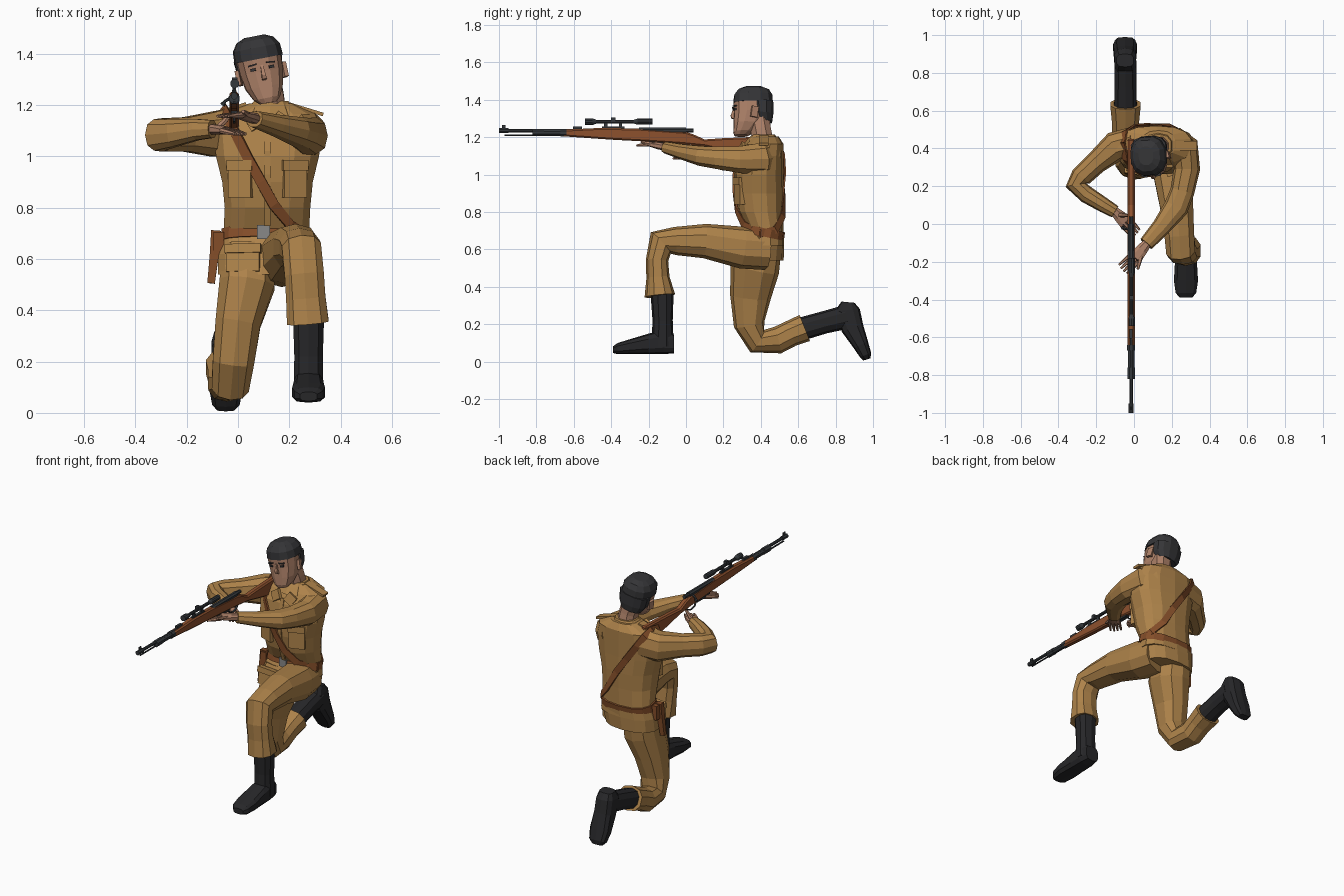
import bpy, bmesh
from math import cos, sin, pi, radians
from mathutils import Vector, Matrix

X, Y, Z = Vector((1, 0, 0)), Vector((0, 1, 0)), Vector((0, 0, 1))


def material(name, r, g, b):
    m = bpy.data.materials.new(name)
    m.diffuse_color = (r, g, b, 1)
    return m


CLOTH = material("khaki_cloth", .42, .225, .068)
LEATHER = material("leather", .23, .075, .022)
SKIN = material("skin", .42, .22, .14)
BOOT = material("boot_black", .02, .02, .022)
HAIR = material("hair_dark", .035, .035, .038)
METAL = material("gun_metal", .035, .04, .045)
WOOD = material("stock_wood", .27, .082, .027)
STEEL = material("buckle_steel", .25, .25, .25)


def finish(name, bm, mat, mtx=None):
    bmesh.ops.recalc_face_normals(bm, faces=bm.faces)
    if mtx:
        bm.transform(mtx)
    me = bpy.data.meshes.new(name)
    bm.to_mesh(me)
    bm.free()
    me.materials.append(mat)
    ob = bpy.data.objects.new(name, me)
    bpy.context.collection.objects.link(ob)
    return ob


def tube(name, pts, mat, hint=X, n=10, p=.85, mtx=None, fixed=None):
    """Loft along points (x, y, z, a, b); a is the half size along hint, b across it."""
    bm, rings = bmesh.new(), []
    c = [Vector(q[:3]) for q in pts]
    for i, q in enumerate(pts):
        d0 = (c[i] - c[i - 1]).normalized() if i else Vector()
        d1 = (c[i + 1] - c[i]).normalized() if i < len(c) - 1 else Vector()
        t = fixed or (d0 + d1).normalized()
        u = hint(c[i]) if callable(hint) else hint
        u = (u - t * u.dot(t)).normalized()
        v = t.cross(u)
        ring = []
        for k in range(n):
            w = 2 * pi * (k + .5) / n
            cs, sn = cos(w), sin(w)
            cs, sn = [abs(s) ** p * (1 if s > 0 else -1) for s in (cs, sn)]
            ring.append(bm.verts.new(c[i] + u * q[3] * cs + v * q[4] * sn))
        rings.append(ring)
    for r, s in zip(rings, rings[1:]):
        for k in range(n):
            bm.faces.new((r[k], r[(k + 1) % n], s[(k + 1) % n], s[k]))
    bm.faces.new(rings[0])
    bm.faces.new(rings[-1])
    return finish(name, bm, mat, mtx)


def box(name, loc, size, mat, rot=(0, 0, 0), mtx=None):
    bm = bmesh.new()
    bmesh.ops.create_cube(bm, size=1)
    m = Matrix.Translation(loc)
    for ang, ax in zip(rot, "XYZ"):
        m = m @ Matrix.Rotation(radians(ang), 4, ax)
    return finish(name, bm, mat, (mtx or Matrix()) @ m @ Matrix.Diagonal((*size, 1)))


def rod(name, y0, y1, z, r, mat=METAL, x=-.015, n=8):
    return tube(name, [(x, y0, z, r, r), (x, y1, z, r, r)], mat, X, n, 1)


# Jacket torso, skirt, collar
tube("jacket_torso", [(.11, .42, .62, .18, .105), (.11, .425, .7, .17, .095), (.115, .4, .8, .17, .12),
     (.115, .392, .9, .18, .13), (.115, .39, 1.0, .205, .13), (.115, .4, 1.1, .215, .12),
     (.115, .42, 1.165, .19, .1), (.13, .425, 1.205, .09, .07)], CLOTH, X, 14, .8, fixed=Z)
tube("jacket_skirt", [(.11, .425, .69, .172, .1), (.1, .405, .62, .18, .12), (.09, .39, .54, .172, .132)],
     CLOTH, X, 14, .8, fixed=Z)
tube("collar", [(.125, .4, 1.155, .11, .1), (.125, .41, 1.19, .09, .08), (.13, .415, 1.215, .07, .06)],
     CLOTH, X, 10, fixed=Z)
tube("button_placket", [(.115, .302, .73, .016, .006), (.115, .272, .82, .016, .006), (.115, .26, .93, .016, .006),
     (.115, .262, 1.02, .016, .006), (.115, .29, 1.13, .016, .006)], CLOTH, X, 4, .8)
for s in (-1, 1):
    cx = .115 + s * .105
    box("chest_pocket", (cx, .287, .905), (.095, .03, .13), CLOTH, (0, 0, s * 20))
    box("pocket_flap", (cx, .282, .965), (.102, .036, .04), CLOTH, (0, 0, s * 20))
    box("shoulder_strap", (.115 + s * .15, .415, 1.183), (.14, .05, .014), CLOTH, (0, s * 17, 0))
    box("lapel", (.115 + s * .05, .297, 1.135), (.06, .02, .06), CLOTH, (-25, s * 30, s * 15))
box("skirt_pocket", (.02, .278, .595), (.13, .03, .09), CLOTH, (-8, 0, -8))
box("skirt_pocket_flap", (.02, .278, .64), (.14, .036, .035), CLOTH, (-8, 0, -8))

# Belt, scabbard, shoulder sling
tube("belt", [(.11, .418, .668, .179, .107), (.11, .427, .712, .177, .105)], LEATHER, X, 14, .8)
box("belt_buckle", (.1, .316, .705), (.05, .016, .055), STEEL)
tube("scabbard", [(-.085, .39, .71, .024, .02), (-.092, .385, .62, .022, .018), (-.105, .38, .505, .018, .014)],
     LEATHER, X, 4, .6)
box("belt_pouch", (-.075, .4, .66), (.04, .07, .09), LEATHER)
tube("shoulder_belt", [(*q, .006, .026) for q in (
     (-.06, .43, 1.187), (-.045, .34, 1.16), (-.01, .288, 1.09), (.04, .26, .99), (.09, .256, .9), (.14, .27, .81),
     (.205, .31, .73), (.285, .4, .685), (.265, .48, .705), (.2, .517, .78), (.13, .524, .9), (.06, .524, 1.0),
     (-.01, .515, 1.1), (-.05, .49, 1.165), (-.06, .43, 1.187))], LEATHER,
     lambda p: p - Vector((.11, .41, min(p.z, 1.05))), 4, .7)

# Neck and head, tilted toward the rifle
tube("neck", [(.135, .415, 1.16, .058, .06), (.125, .4, 1.24, .056, .058), (.105, .385, 1.32, .06, .062)],
     SKIN, X, 8)
H = Matrix.Translation((.09, .355, 1.33)) @ Matrix.Rotation(radians(-11), 4, "Y") @ Matrix.Rotation(radians(4), 4, "Z")
tube("head", [(0, -.06, -.125, .034, .036), (0, -.045, -.105, .054, .058), (0, -.02, -.06, .075, .082),
     (0, 0, 0, .086, .1), (0, 0, .05, .089, .102), (0, 0, .09, .08, .09)], SKIN, X, 12, .8, H, Z)
tube("hair_top", [(0, .004, .05, .097, .107), (0, .004, .095, .094, .104), (0, .006, .125, .074, .084),
     (0, .006, .14, .04, .05)], HAIR, X, 12, .85, H, Z)
tube("hair_back", [(0, .06, -.05, .066, .046), (0, .05, -.01, .09, .062), (0, .047, .055, .097, .066)],
     HAIR, X, 12, .85, H, Z)
tube("nose", [(0, -.098, .025, .007, .006), (0, -.108, -.015, .011, .012), (0, -.1, -.03, .014, .018),
     (0, -.09, -.036, .01, .008)], SKIN, X, 4, 1, H, Z)
box("mouth", (0, -.091, -.068), (.04, .014, .005), LEATHER, mtx=H)
for s in (-1, 1):
    box("eye", (s * .036, -.096, .012), (.02, .014, .011), HAIR, (0, 0, s * 12), H)
    box("eyebrow", (s * .036, -.097, .03), (.034, .014, .006), HAIR, (0, s * 6, s * 12), H)
    box("ear", (s * .09, .005, -.01), (.016, .036, .058), SKIN, (-8, 0, s * 15), H)

# Arms: right elbow out to the side, left arm under the fore-end
tube("right_sleeve", [(0, .435, 1.1, .095, .08), (-.1, .41, 1.085, .09, .08), (-.2, .325, 1.085, .07, .06),
     (-.28, .25, 1.083, .068, .057), (-.307, .205, 1.083, .064, .056), (-.25, .155, 1.09, .055, .046),
     (-.16, .1, 1.104, .043, .04), (-.1, .065, 1.106, .036, .034)], CLOTH, Z)
tube("left_sleeve", [(.2, .43, 1.1, .085, .09), (.265, .395, 1.085, .09, .085), (.28, .29, 1.08, .075, .07),
     (.255, .17, 1.09, .062, .064), (.222, .085, 1.1, .055, .066), (.145, -.015, 1.122, .042, .05),
     (.065, -.105, 1.145, .032, .04)], CLOTH, Z)


def hand(side, wrist, palm, tips, thumb, spread):
    w, q, e = Vector(wrist), Vector(palm), Vector(tips)
    tube(side + "_palm", [(*w, .021, .024), (*w.lerp(q, .5), .02, .034), (*q, .014, .04)], SKIN, Z, 8)
    sv = (e - q).cross(Z).normalized()
    for k in (-1.5, -.5, .5, 1.5):
        a = q + sv * k * .019
        b = e + sv * k * spread + (q - e) * .06 * abs(k)
        tube(side + "_finger", [(*a, .011, .01), (*a.lerp(b, .55), .01, .009), (*b, .006, .006)], SKIN, Z, 6)
    a = w.lerp(q, .4)
    tube(side + "_thumb", [(*a, .013, .014), (*a.lerp(Vector(thumb), .6), .011, .011), (*thumb, .007, .007)],
         SKIN, Z, 6)


hand("left", (.075, -.095, 1.145), (.005, -.18, 1.162), (-.065, -.245, 1.155), (.02, -.24, 1.175), .021)
hand("right", (-.11, .075, 1.106), (-.045, .01, 1.1), (.015, -.055, 1.085), (-.03, .045, 1.16), .018)

# Legs: left foot forward, right knee on the ground
tube("left_trouser", [(.17, .43, .6, .115, .11), (.2, .3, .61, .108, .112), (.225, .1, .645, .092, .092),
     (.24, -.06, .645, .082, .075), (.247, -.135, .635, .08, .078), (.258, -.155, .54, .08, .06),
     (.264, -.15, .45, .08, .062), (.272, -.14, .352, .085, .082)], CLOTH)
tube("right_trouser", [(.04, .41, .64, .105, .105), (.035, .368, .5, .112, .132), (0, .345, .35, .092, .11),
     (-.018, .338, .2, .084, .083), (-.03, .38, .11, .076, .07), (-.045, .49, .115, .074, .073),
     (-.045, .56, .15, .076, .07), (-.045, .635, .18, .084, .075)], CLOTH)
tube("left_boot_shaft", [(.275, -.128, .37, .063, .062), (.275, -.125, .22, .058, .054), (.275, -.125, .08, .06, .06)],
     BOOT)
tube("left_boot_foot", [(.275, -.063, .095, .046, .05), (.275, -.12, .105, .058, .065), (.275, -.2, .095, .06, .055),
     (.275, -.3, .08, .066, .04), (.275, -.365, .07, .056, .03), (.275, -.39, .064, .034, .018)],
     BOOT, X, 10, .65, fixed=-Y)
tube("right_boot_shaft", [(-.045, .6, .17, .063, .062), (-.045, .74, .21, .06, .06), (-.045, .86, .24, .06, .064)], BOOT)
tube("right_boot_foot", [(-.047, .866, .318, .046, .035), (-.047, .862, .275, .058, .068), (-.047, .89, .18, .06, .06),
     (-.047, .935, .09, .065, .042), (-.047, .96, .035, .055, .032), (-.047, .967, .012, .034, .02)],
     BOOT, X, 10, .65)

# Rifle stock: side profile given thickness, edges bevelled
bm = bmesh.new()
prof = [(-.66, 1.205), (-.66, 1.24), (-.45, 1.25), (-.25, 1.246), (0, 1.228), (.04, 1.215), (.1, 1.188), (.2, 1.195),
        (.45, 1.205), (.455, 1.085), (.27, 1.115), (.1, 1.152), (-.03, 1.165), (-.2, 1.176), (-.4, 1.187)]
face = bm.faces.new([bm.verts.new((-.034, y, z)) for y, z in prof])
ext = bmesh.ops.extrude_face_region(bm, geom=[face])
bmesh.ops.translate(bm, vec=(.038, 0, 0), verts=[g for g in ext["geom"] if isinstance(g, bmesh.types.BMVert)])
stock = finish("rifle_stock", bm, WOOD)
bev = stock.modifiers.new("soft_edges", "BEVEL")
bev.width, bev.segments = .008, 1

# Rifle metalwork
rod("rifle_barrel", -1, -.2, 1.235, .01)
rod("muzzle_collar", -1, -.95, 1.235, .014)
rod("cleaning_rod", -.97, -.66, 1.211, .005)
rod("front_band", -.82, -.76, 1.225, .021)
rod("handguard", -.77, -.655, 1.224, .018)
rod("middle_band", -.67, -.64, 1.224, .023)
rod("receiver", -.25, .0, 1.235, .017)
rod("bolt", -.02, .04, 1.236, .012)
box("front_sight", (-.015, -.975, 1.255), (.006, .02, .022), METAL)
box("rear_sight", (-.015, -.58, 1.25), (.016, .05, .016), METAL)
box("magazine_plate", (-.015, -.14, 1.17), (.026, .13, .018), METAL)
tube("bolt_handle", [(-.015, -.03, 1.235, .006, .006), (-.05, -.025, 1.215, .006, .006), (-.06, -.02, 1.2, .01, .01)],
     METAL, Y, 6)
tube("trigger_guard", [(-.015, y, z, .007, .003) for y, z in ((-.08, 1.165), (-.065, 1.138), (-.03, 1.13), (.0, 1.138), (.02, 1.16))],
     METAL, X, 4)

# Telescopic sight
tube("scope", [(-.013, y, 1.283, r, r) for y, r in ((-.54, .018), (-.5, .018), (-.48, .01), (-.28, .01), (-.26, .016), (-.18, .016))],
     METAL, X, 10, 1)
box("scope_turret", (-.013, -.39, 1.293), (.022, .024, .026), METAL)
for y in (-.43, -.35):
    box("scope_mount", (-.014, y, 1.262), (.014, .018, .045), METAL)
box("scope_rail", (-.014, -.39, 1.25), (.018, .12, .012), METAL)
